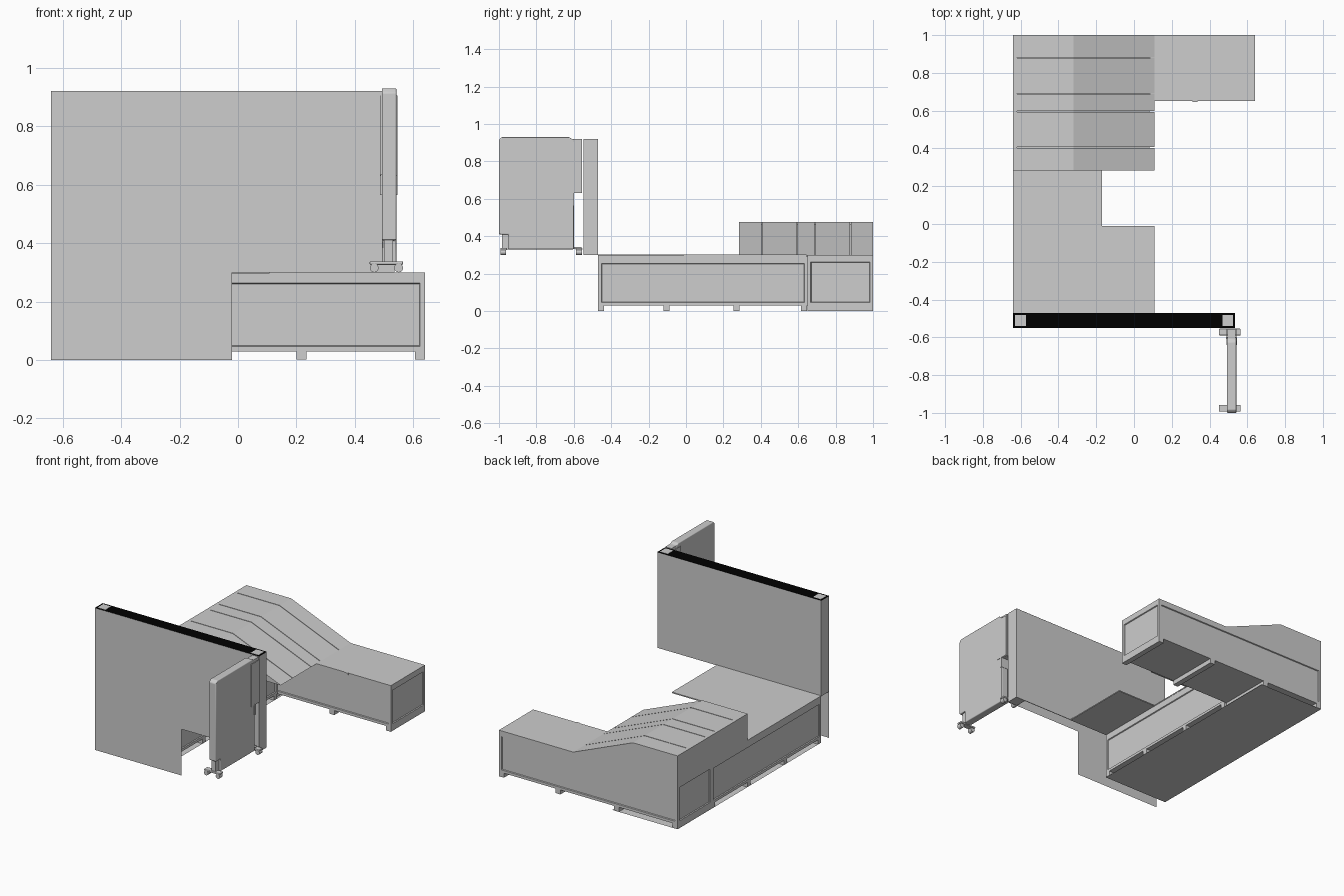
import bpy, bmesh, math
from mathutils import Vector, Matrix

if "Cube" in bpy.data.objects:
    bpy.data.objects.remove(bpy.data.objects["Cube"])


def material(name, v):
    m = bpy.data.materials.new(name)
    m.diffuse_color = (v, v, v, 1)
    m.use_nodes = True
    m.node_tree.nodes["Principled BSDF"].inputs["Base Color"].default_value = m.diffuse_color
    return m


GREY = material("light grey", 0.61)
BLACK = material("black", 0.0)


def finish(name, bm, recalc=True, mat=GREY):
    if recalc:
        bmesh.ops.recalc_face_normals(bm, faces=bm.faces)
    me = bpy.data.meshes.new(name)
    bm.to_mesh(me)
    bm.free()
    me.materials.append(mat)
    ob = bpy.data.objects.new(name, me)
    bpy.context.collection.objects.link(ob)
    return ob


def add_box(bm, x0, x1, y0, y1, z0, z1):
    m = Matrix.Translation(((x0 + x1) / 2, (y0 + y1) / 2, (z0 + z1) / 2))
    m = m @ Matrix.Diagonal((x1 - x0, y1 - y0, z1 - z0, 1))
    bmesh.ops.create_cube(bm, size=1, matrix=m)


def boxes(name, blist, mat=GREY):
    bm = bmesh.new()
    for b in blist:
        add_box(bm, *b)
    return finish(name, bm, True, mat)


def box(name, *b, mat=GREY):
    return boxes(name, [b], mat)


def sheet(name, pts):
    """Single flat face, wound so that it faces outward."""
    bm = bmesh.new()
    bm.faces.new([bm.verts.new(p) for p in pts])
    return finish(name, bm, False)


def prism(bm, pts, offset):
    """Extrude a closed polygon along an offset vector."""
    f = bm.faces.new([bm.verts.new(p) for p in pts])
    r = bmesh.ops.extrude_face_region(bm, geom=[f])
    vs = [v for v in r["geom"] if isinstance(v, bmesh.types.BMVert)]
    bmesh.ops.translate(bm, verts=vs, vec=Vector(offset))


def bevel(ob, width, segments):
    bev = ob.modifiers.new("soft_edges", "BEVEL")
    bev.width, bev.segments, bev.limit_method = width, segments, "ANGLE"


def cabinet(name, *b):
    """Box with framed, slightly recessed side panels."""
    bm = bmesh.new()
    add_box(bm, *b)
    bmesh.ops.recalc_face_normals(bm, faces=bm.faces)
    sides = [f for f in bm.faces if abs(f.normal.z) < 0.5]
    bmesh.ops.inset_individual(bm, faces=sides, thickness=0.024, depth=0)
    bmesh.ops.inset_individual(bm, faces=sides, thickness=0.004, depth=-0.006)
    return finish(name, bm)


# Low cabinets forming the L, with lids and floor runners
AX = -0.172
cabinet("side_cabinet", -0.64, AX, -0.47, 0.65, 0.03, 0.272)
cabinet("rear_cabinet", -0.64, 0.64, 0.65, 1.0, 0.03, 0.28)
box("side_lid", -0.64, AX, -0.47, 0.65, 0.272, 0.296)
box("rear_lid", -0.64, 0.64, 0.65, 1.0, 0.28, 0.30)
boxes("side_runners", [(-0.64, AX, y, y + 0.032, 0.001, 0.03)
                       for y in (-0.47, -0.12, 0.255, 0.615)])
boxes("rear_runners", [(x, x + 0.035, 0.65, 1.0, 0.001, 0.03)
                       for x in (-0.64, -0.22, 0.20, 0.605)])
sheet("floor_sheet", [(-0.64, -0.47, 0), (-0.64, 1, 0), (AX, 1, 0), (AX, -0.47, 0)])
box("latch", 0.31, 0.335, 0.645, 0.652, 0.288, 0.30)

# Thin desk top with a leg recess
bm = bmesh.new()
outline = [(-0.64, -0.47), (0.108, -0.47), (0.108, -0.01),
           (-0.17, -0.01), (-0.17, 0.65), (-0.64, 0.65)]
prism(bm, [(x, y, 0.296) for x, y in outline], (0, 0, 0.007))
finish("desk_top", bm)

# Sloped lounge cushion: slats with grooves over a slightly lower core
XB, XM, XE, ZB, ZT = -0.64, -0.32, 0.108, 0.30, 0.475


def slope(bm, x0, x1, y0, y1, drop):
    pts = [(x0, y0, ZB), (x1, y0, ZB), (XM, y0, ZT - drop), (x0, y0, ZT - drop)]
    prism(bm, pts, (0, y1 - y0, 0))


bm = bmesh.new()
cuts = [0.283, 0.405, 0.595, 0.69, 0.88, 1.0]
for i, (a, b) in enumerate(zip(cuts, cuts[1:])):
    slope(bm, -0.62, XE, a + (0.002 if i else 0), b - (0.002 if i < 4 else 0), 0)
finish("cushion_slats", bm)
bm = bmesh.new()
slope(bm, -0.62, XE - 0.025, 0.29, 0.995, 0.010)
finish("cushion_core", bm)
box("cushion_back_edge", XB, -0.62, 0.283, 1.0, ZB, ZT)

# Tall wall: skins, end faces, black top strip and square post ends
WX0, WX1, WY0, WY1, WZ = -0.64, 0.535, -0.55, -0.47, 0.92
outline = [(WX0, 0), (-0.02, 0), (-0.02, 0.3), (WX1, 0.3), (WX1, WZ), (WX0, WZ)]
sheet("wall_front_skin", [(x, WY0, z) for x, z in outline])
box("wall_back_skin", WX0, WX1, WY1 - 0.004, WY1, 0.3, WZ - 0.001)
boxes("wall_posts", [(WX0, WX0 + 0.07, WY0 + 0.001, WY1 - 0.004, 0.3, WZ - 0.001),
                     (WX1 - 0.07, WX1, WY0 + 0.001, WY1 - 0.004, 0.3, WZ - 0.001)])
box("wall_top_strip", WX0, WX1, WY0, WY1, WZ - 0.001, WZ, mat=BLACK)
boxes("wall_post_ends", [(x, x + 0.056, WY0 + 0.011, WY1 - 0.011, WZ - 0.001, WZ + 0.001)
                         for x in (WX0 + 0.011, WX1 - 0.067)])

# Rolling screen: softened panel, upper flap, thin side plates and handle
bm = bmesh.new()
prof = [(-1, 0.41), (-1, 0.915), (-0.985, 0.93), (-0.625, 0.93), (-0.61, 0.92),
        (-0.60, 0.92), (-0.60, 0.33), (-0.95, 0.33), (-0.95, 0.41)]
prism(bm, [(0.492, y, z) for y, z in prof], (0.050, 0, 0))
screen = finish("screen_panel", bm)
bevel(screen, 0.010, 3)
box("screen_flap", 0.494, 0.538, -0.61, -0.557, 0.63, 0.92)
box("screen_left_plate", 0.487, 0.490, -0.64, -0.557, 0.63, 0.905)
box("screen_right_plate", 0.5425, 0.5455, -0.64, -0.557, 0.63, 0.905)
box("screen_handle", 0.486, 0.546, -0.61, -0.598, 0.565, 0.635)
box("screen_rail", 0.50, 0.53, -0.985, -0.56, 0.332, 0.342)
box("screen_end_post", 0.50, 0.53, -0.985, -0.945, 0.33, 0.43)

# Feet and casters
bm = bmesh.new()
for y in (-0.975, -0.572):
    add_box(bm, 0.45, 0.565, y - 0.018, y + 0.018, 0.326, 0.338)
bevel(finish("screen_feet", bm), 0.004, 2)
bm = bmesh.new()
for y in (-0.978, -0.572):
    for x in (0.466, 0.550):
        m = Matrix.Translation((x, y, 0.315)) @ Matrix.Rotation(math.pi / 2, 4, "X")
        bmesh.ops.create_cone(bm, cap_ends=True, segments=16, radius1=0.015,
                              radius2=0.015, depth=0.030, matrix=m)
finish("casters", bm)
for name in ("screen_panel", "casters"):
    ob = bpy.data.objects[name]
    bpy.ops.object.select_all(action="DESELECT")
    ob.select_set(True)
    bpy.context.view_layer.objects.active = ob
    bpy.ops.object.shade_smooth_by_angle()
